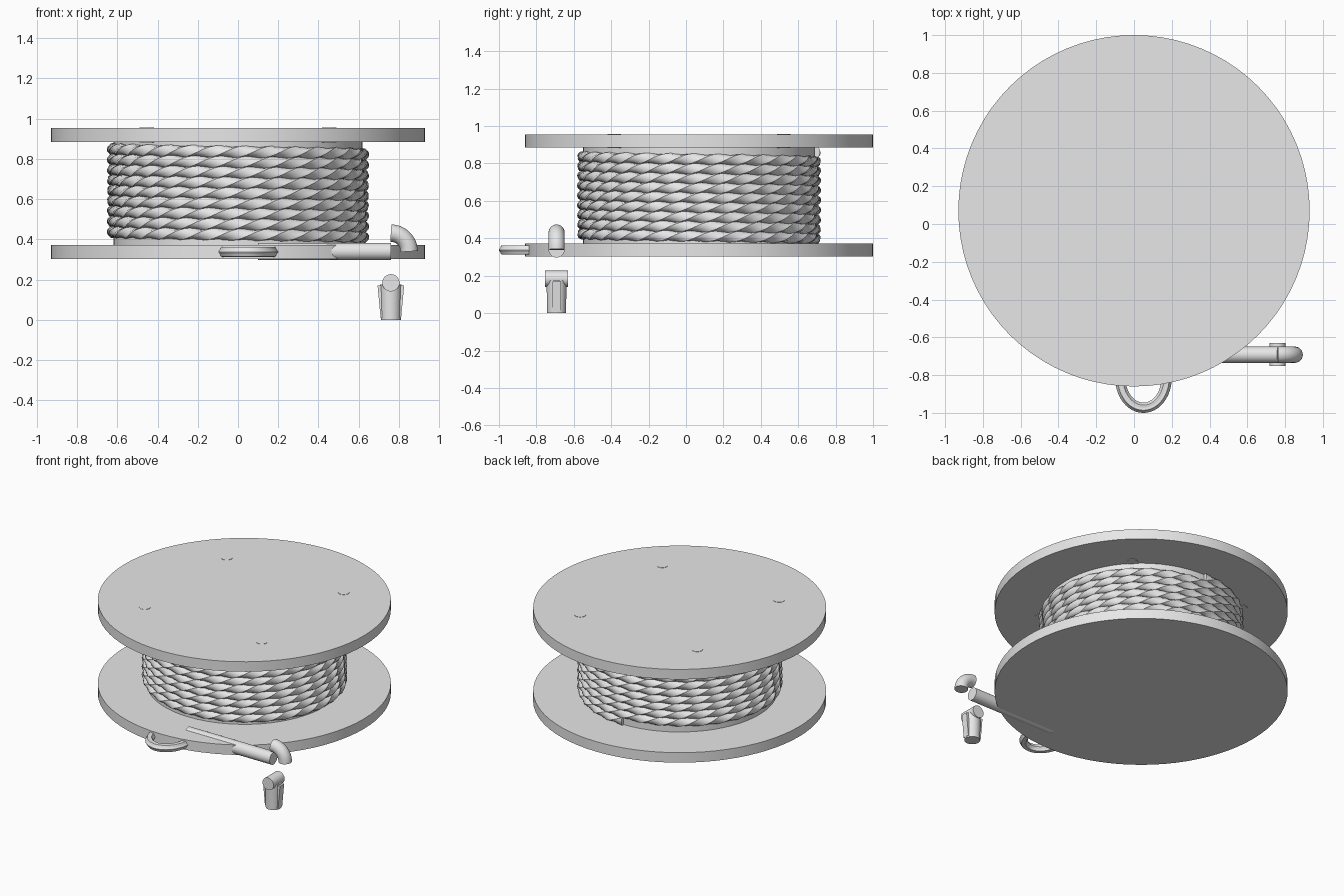
import bpy, bmesh
from math import sin, cos, pi, tau
from mathutils import Vector, Matrix

if "Cube" in bpy.data.objects:
    bpy.data.objects.remove(bpy.data.objects["Cube"])

grey = bpy.data.materials.new("light grey")
grey.use_nodes = True
grey.diffuse_color = (0.8, 0.8, 0.8, 1)
grey.node_tree.nodes["Principled BSDF"].inputs["Base Color"].default_value = grey.diffuse_color
parts = []


def finish(name, bm):
    bmesh.ops.recalc_face_normals(bm, faces=bm.faces)
    mesh = bpy.data.meshes.new(name)
    bm.to_mesh(mesh)
    bm.free()
    mesh.materials.append(grey)
    obj = bpy.data.objects.new(name, mesh)
    bpy.context.collection.objects.link(obj)
    parts.append(obj)


def cylinder(name, start, end, r1, r2=None, sides=32):
    """Capped cylinder or cone between two points."""
    a, b = Vector(start), Vector(end)
    axis = b - a
    turn = axis.to_track_quat("Z", "Y").to_matrix().to_4x4()
    bm = bmesh.new()
    bmesh.ops.create_cone(bm, cap_ends=True, segments=sides, radius1=r1,
                          radius2=r1 if r2 is None else r2, depth=axis.length,
                          matrix=Matrix.Translation((a + b) / 2) @ turn)
    finish(name, bm)


def sweep(name, path, up, radius, sides, lobes=0, depth=0, twist=0, closed=False):
    """Tube along a path; its section may be lobed and twist as it travels."""
    bm = bmesh.new()
    up = Vector(up)
    rings = []
    n = len(path)
    for i, p in enumerate(path):
        if closed:
            tangent = path[(i + 1) % n] - path[i - 1]
        else:
            tangent = path[min(i + 1, n - 1)] - path[max(i - 1, 0)]
        side = tangent.cross(up).normalized()
        over = side.cross(tangent).normalized()
        ring = []
        for k in range(sides):
            a = tau * k / sides
            r = radius * (1 + depth * cos(lobes * a)) if lobes else radius
            ring.append(bm.verts.new(p + r * (cos(a + twist * i) * side + sin(a + twist * i) * over)))
        rings.append(ring)
    pairs = list(zip(rings, rings[1:]))
    if closed:
        pairs.append((rings[-1], rings[0]))
    else:
        bm.faces.new(rings[0])
        bm.faces.new(rings[-1])
    for a, b in pairs:
        for k in range(sides):
            j = (k + 1) % sides
            bm.faces.new((a[k], a[j], b[j], b[k]))
    finish(name, bm)


# Drum: two flanges and the core
Y = 0.07
cylinder("lower_flange", (0, Y, 0.302), (0, Y, 0.372), 0.93, sides=80)
cylinder("upper_flange", (0, Y, 0.885), (0, Y, 0.955), 0.93, sides=80)
cylinder("core", (0, Y, 0.36), (0, Y, 0.89), 0.62, sides=64)

# Bolts almost flush with the upper flange
for sx in (-1, 1):
    for sy in (-1, 1):
        x, y = 0.453 * sx, Y + 0.453 * sy
        cylinder("flange_bolt", (x, y, 0.882), (x, y, 0.957), 0.036, sides=20)

# Twisted rope wound on the core
turns, steps = 9, 200
rope = []
for i in range(turns * steps + 1):
    t = i / steps
    a = pi / 2 - tau * t
    rope.append(Vector((0.622 * cos(a), Y + 0.622 * sin(a), 0.398 + 0.0515 * t)))
sweep("wound_rope", rope, (0, 0, 1), 0.027, 12, lobes=3, depth=0.13, twist=0.313)

# Grooved rope loop at the front edge
loop = [Vector((0.05 + 0.123 * cos(tau * i / 48), -0.813 + 0.16 * sin(tau * i / 48), 0.338))
        for i in range(48)]
sweep("rope_loop", loop, (0, 0, 1), 0.025, 36, lobes=6, depth=0.09, closed=True)

# Crank rod and its elbow
HX, HY, HZ = 0.76, -0.692, 0.34
cylinder("crank_rod", (0.1, HY, HZ), (HX, HY, HZ), 0.043)
elbow = [Vector((HX + 0.091 * sin(pi / 2 * i / 12), HY, HZ + 0.091 * cos(pi / 2 * i / 12)))
         for i in range(13)]
sweep("crank_elbow", elbow, (0, 1, 0), 0.043, 24)

# Nozzle: pivot barrel, tapered body and two side prongs
cylinder("nozzle_pivot", (HX, HY - 0.061, 0.184), (HX, HY + 0.061, 0.184), 0.043)
cylinder("nozzle_body", (HX, HY, 0), (HX, HY, 0.175), 0.05, 0.054)
for s in (-1, 1):
    bm = bmesh.new()
    bmesh.ops.create_cube(bm, size=1)
    for v in bm.verts:
        top = v.co.z > 0
        outer = v.co.x * s > 0
        reach = (0.066 if top else 0.051) if outer else 0.036
        v.co = (HX + s * reach, HY + 0.046 * v.co.y, 0.17 if top else 0.01)
    finish("nozzle_prong", bm)

# Smooth shading with crisp edges
bpy.ops.object.select_all(action="DESELECT")
for obj in parts:
    obj.select_set(True)
bpy.context.view_layer.objects.active = parts[0]
bpy.ops.object.shade_smooth_by_angle(angle=pi / 5)
